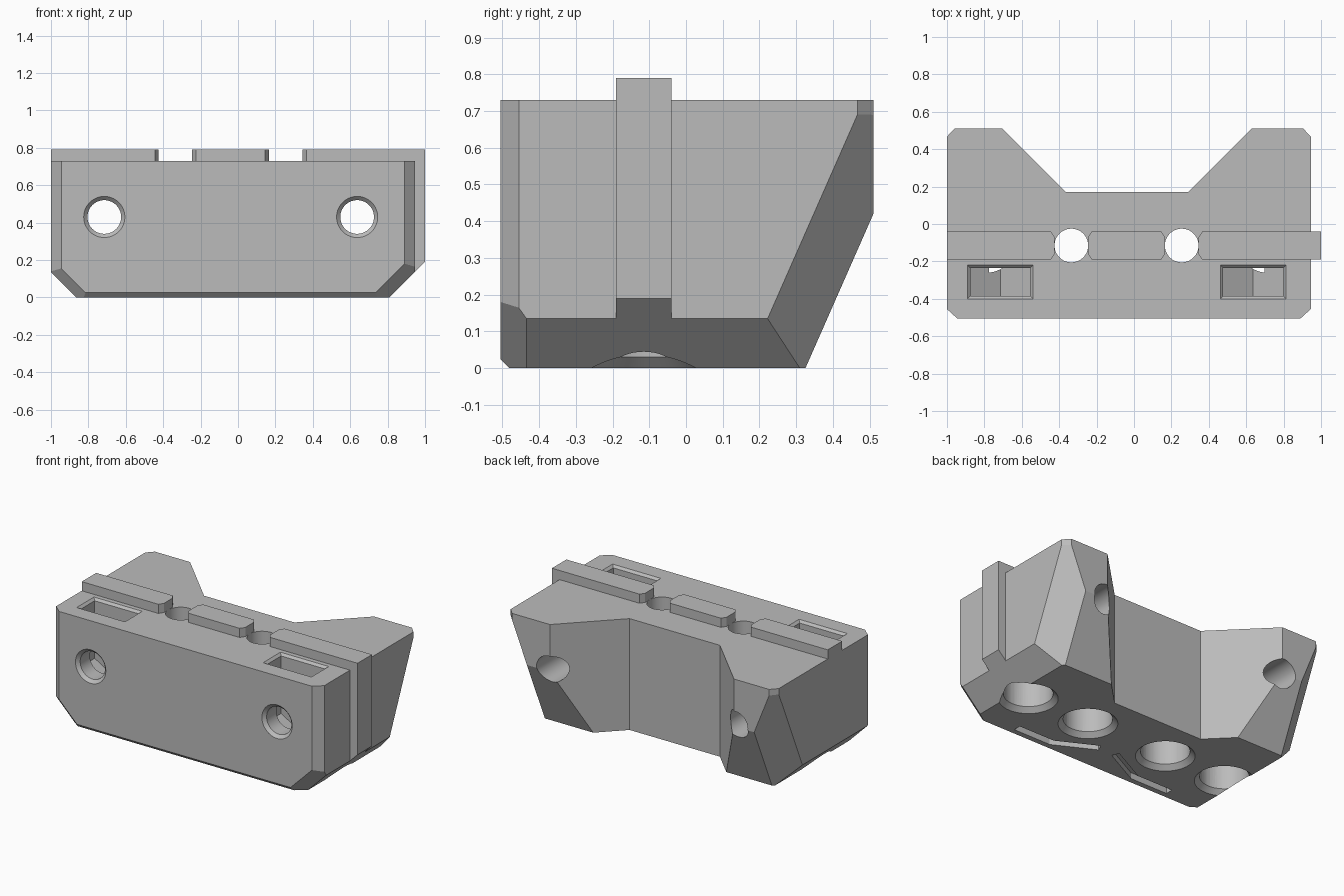
import bpy, bmesh, math
from mathutils import Vector

if "Cube" in bpy.data.objects:
    bpy.data.objects.remove(bpy.data.objects["Cube"], do_unlink=True)

grey = bpy.data.materials.new("plain grey")
grey.use_nodes = True
grey.diffuse_color = (0.5, 0.5, 0.5, 1)
grey.node_tree.nodes["Principled BSDF"].inputs["Base Color"].default_value = (0.5, 0.5, 0.5, 1)


def loft(name, loop_a, loop_b):
    """Closed solid between two matching loops of points."""
    bm = bmesh.new()
    a = [bm.verts.new(p) for p in loop_a]
    b = [bm.verts.new(p) for p in loop_b]
    bm.faces.new(a)
    bm.faces.new(b)
    for i in range(len(a)):
        j = (i + 1) % len(a)
        bm.faces.new((a[i], a[j], b[j], b[i]))
    bmesh.ops.recalc_face_normals(bm, faces=bm.faces)
    mesh = bpy.data.meshes.new(name)
    bm.to_mesh(mesh)
    bm.free()
    mesh.materials.append(grey)
    obj = bpy.data.objects.new(name, mesh)
    bpy.context.collection.objects.link(obj)
    return obj


def prism(name, outline, z0, z1):
    return loft(name, [(x, y, z0) for x, y in outline], [(x, y, z1) for x, y in outline])


def rect(x0, x1, y0, y1):
    return [(x0, y0), (x1, y0), (x1, y1), (x0, y1)]


def ring(start, axis, radius, sides=64):
    """Circle of points around the y or z axis."""
    s = Vector(start)
    out = []
    for i in range(sides):
        t = 2 * math.pi * i / sides
        u, v = radius * math.cos(t), radius * math.sin(t)
        out.append(s + Vector((u, v, 0) if axis == "z" else (u, 0, v)))
    return out


def combine(target, tool, operation="DIFFERENCE"):
    mod = target.modifiers.new("combine", "BOOLEAN")
    mod.operation = operation
    mod.solver = "EXACT"
    mod.object = tool
    bpy.context.view_layer.objects.active = target
    bpy.ops.object.modifier_apply(modifier=mod.name)
    bpy.data.objects.remove(tool, do_unlink=True)


MID = -0.0275   # centre of the block without its side tongue
HALF = 0.9725
RAIL_Y = -0.115

# Main block with the raised rail that runs on as a tongue down one side
body = prism("body", rect(MID - HALF, MID + HALF, -0.505, 0.51), 0, 0.73)
rail = prism("rail", rect(MID - HALF, 1, -0.19, -0.04), 0.05, 0.79)
combine(body, rail, "UNION")

# Bevel planes: undercut back, then each side in turn
slope = Vector((0, 0.42, -0.185)).normalized()
planes = [((0, 0.325, 0), slope), ((0, -0.48, 0), Vector((0, -1, -1)))]
for s, front_inset in ((1, 0.071), (-1, 0.053)):
    edge = MID + s * HALF
    under = Vector((s, 0, -1)).normalized()
    planes += [
        ((edge, 0, 0.135), under),
        ((edge, -0.455, 0), Vector((s * 0.05, -0.055, 0))),
        ((edge, 0.467, 0), Vector((s * 0.043, 0.04, 0))),
        ((edge, 0.222, 0.135), Vector((s, 0, 0)) + slope),
        (Vector((edge, -0.505, 0.135)) - under * front_inset, under + Vector((0, -1, 0))),
    ]
bm = bmesh.new()
bm.from_mesh(body.data)
for point, normal in planes:
    bmesh.ops.bisect_plane(bm, geom=bm.verts[:] + bm.edges[:] + bm.faces[:], dist=1e-5,
                           plane_co=point, plane_no=normal, clear_outer=True)
    bmesh.ops.holes_fill(bm, edges=[e for e in bm.edges if e.is_boundary], sides=0)
bmesh.ops.recalc_face_normals(bm, faces=bm.faces)
bm.to_mesh(body.data)
bm.free()

# Wide notch in the back
combine(body, prism("back_notch", [(-0.365, 0.17), (0.29, 0.17), (0.73, 0.61), (-0.805, 0.61)], -0.1, 1))

# Front to back bolt holes, each with a nut pocket from the top
for x in (-0.715, 0.637):
    combine(body, loft("bolt_hole", ring((x, -0.6, 0.43), "y", 0.09), ring((x, 0.7, 0.43), "y", 0.09)))
    combine(body, loft("bolt_countersink", ring((x, -0.525, 0.43), "y", 0.13),
                       ring((x, -0.475, 0.43), "y", 0.08)))
    nut = [(x - 0.16, 0.338), (x, 0.245), (x + 0.16, 0.338), (x + 0.16, 0.8), (x - 0.16, 0.8)]
    combine(body, loft("nut_pocket", [(u, -0.385, z) for u, z in nut], [(u, -0.235, z) for u, z in nut]))
    low, high = [[(u, v, z) for u, v in rect(x - 0.15 - g, x + 0.15 + g, -0.375 - g, -0.245 + g)]
                 for g, z in ((0, 0.705), (0.04, 0.745))]
    combine(body, loft("pocket_lead_in", low, high))

# Round bores in the underside; the middle pair continue up through the rail
for x, top, through in ((-0.785, 0.28, False), (-0.335, 0.26, True),
                        (0.255, 0.26, True), (0.71, 0.28, False)):
    combine(body, loft("bore", ring((x, RAIL_Y, -0.1), "z", 0.145), ring((x, RAIL_Y, top), "z", 0.145)))
    combine(body, loft("bore_lead_in", ring((x, RAIL_Y, -0.03), "z", 0.205),
                       ring((x, RAIL_Y, 0.04), "z", 0.135)))
    if through:
        gap = [(-0.13, 0.105), (-0.09, 0.045), (-0.09, -0.045), (-0.13, -0.105)]
        gap += [(-u, v) for u, v in reversed(gap)]
        combine(body, prism("rail_gap", [(x + u, RAIL_Y + v) for u, v in gap], 0.73, 0.9))
        combine(body, loft("pin_hole", ring((x, RAIL_Y, 0.2), "z", 0.09), ring((x, RAIL_Y, 1), "z", 0.09)))

# Bent slots under the front edge
slot = [(0.58, -0.445), (0.31, -0.445), (0.05, -0.31), (0.07, -0.265), (0.32, -0.395), (0.58, -0.395)]
for s in (1, -1):
    combine(body, prism("bent_slot", [(-0.04 + s * u, v) for u, v in slot], -0.1, 0.04))

# Smooth bores, crisp edges
body.name = "mounting_block"
bpy.ops.object.select_all(action="DESELECT")
body.select_set(True)
bpy.context.view_layer.objects.active = body
bpy.ops.object.shade_smooth_by_angle(angle=math.radians(15))
